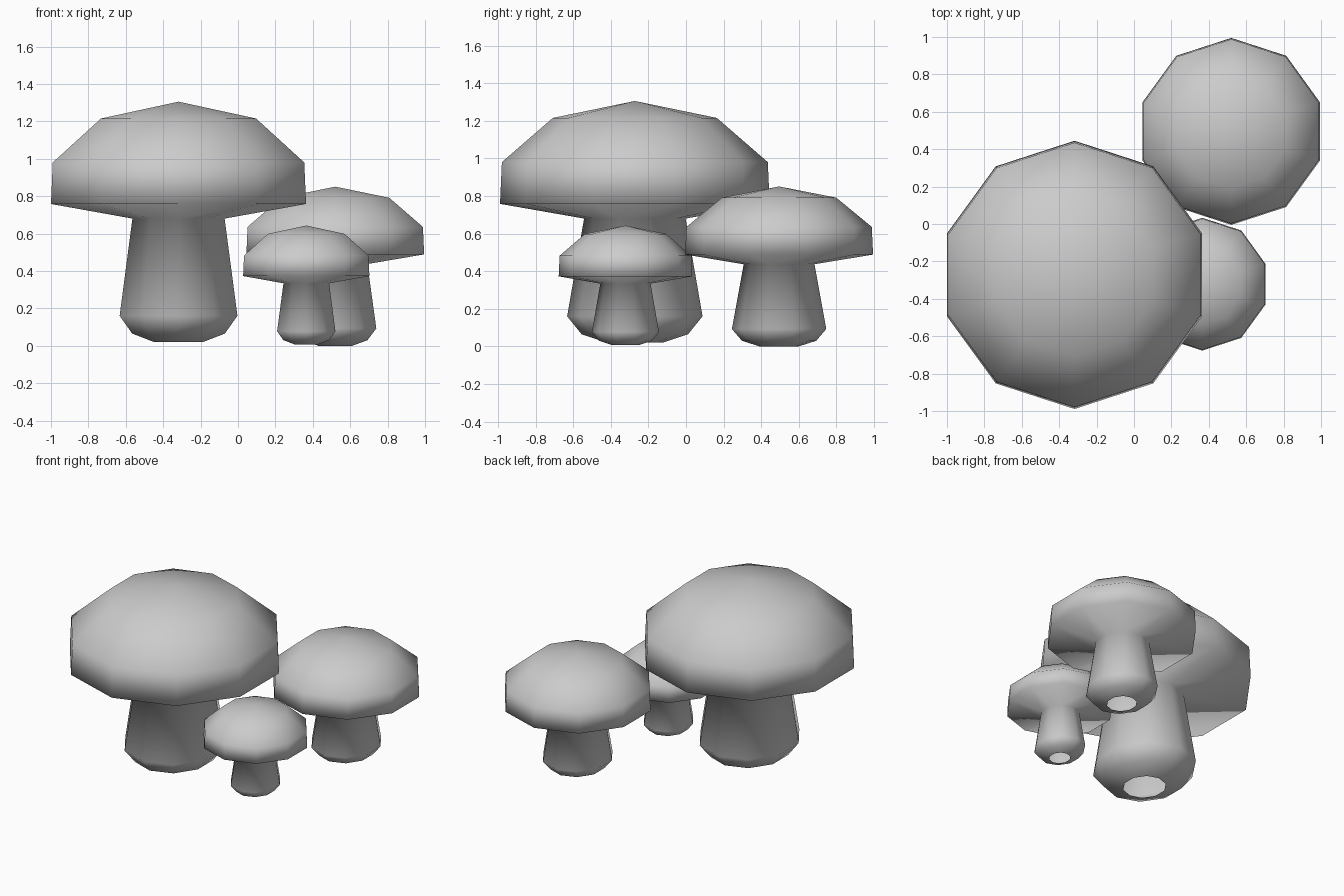
import bpy, bmesh
from math import pi, sin, cos

if "Cube" in bpy.data.objects:
    bpy.data.objects.remove(bpy.data.objects["Cube"])

SIDES = 10
# Profile from stem foot to cap: (radius, height, x squash of that ring)
PROFILE = [
    (0.148, 0.0, 0.93),    # open foot
    (0.283, 0.045, 0.92),
    (0.36, 0.14, 0.92),    # widest part of stem
    (0.27, 0.66, 0.96),    # stem meets cap underside
    (0.717, 0.738, 1.0),   # cap rim
    (0.707, 0.96, 1.0),
    (0.436, 1.195, 1.0),
]
APEX = 1.285


def mushroom(name, location, scale_xy, scale_z):
    bm = bmesh.new()
    rings = []
    for r, z, sx in PROFILE:
        ring = []
        for i in range(SIDES):
            a = pi / 2 + 2 * pi * i / SIDES
            ring.append(bm.verts.new((r * sx * cos(a) * scale_xy,
                                      r * sin(a) * scale_xy, z * scale_z)))
        rings.append(ring)
    for low, high in zip(rings, rings[1:]):
        for i in range(SIDES):
            j = (i + 1) % SIDES
            bm.faces.new((low[i], low[j], high[j], high[i]))
    # cap crown
    top = bm.verts.new((0, 0, APEX * scale_z))
    for i in range(SIDES):
        bm.faces.new((rings[-1][i], rings[-1][(i + 1) % SIDES], top))
    for f in bm.faces:
        f.smooth = True
    mesh = bpy.data.meshes.new(name)
    bm.to_mesh(mesh)
    bm.free()
    obj = bpy.data.objects.new(name, mesh)
    obj.location = location
    bpy.context.collection.objects.link(obj)


mushroom("large_mushroom", (-0.318, -0.272, 0.02), 1.0, 1.0)
mushroom("medium_mushroom", (0.52, 0.495, 0.0), 0.697, 0.662)
mushroom("small_mushroom", (0.365, -0.322, 0.008), 0.495, 0.494)
